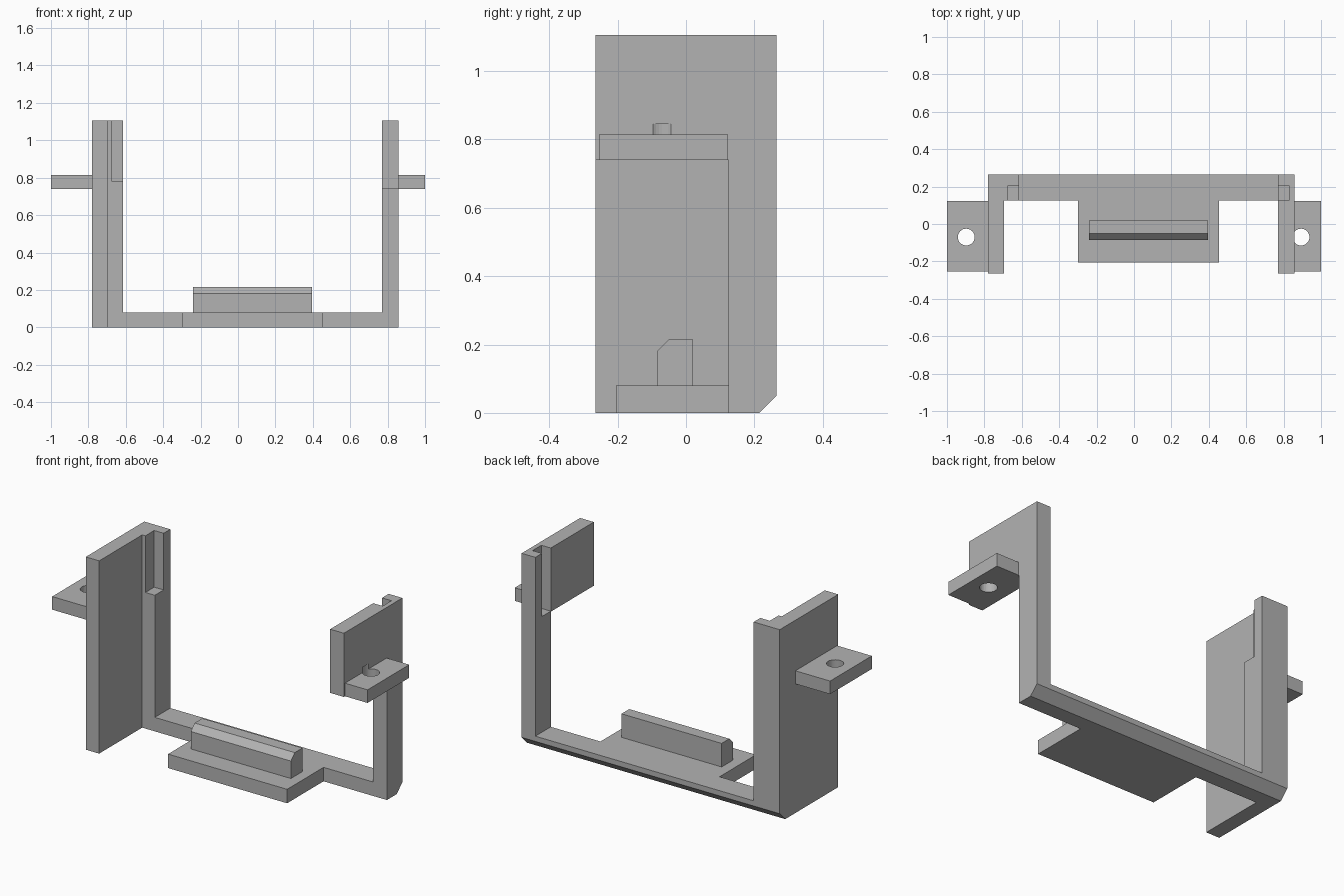
import bpy, bmesh
from mathutils import Matrix

if "Cube" in bpy.data.objects:
    bpy.data.objects.remove(bpy.data.objects["Cube"], do_unlink=True)

grey = bpy.data.materials.new("plain_grey")
grey.use_nodes = True
grey.diffuse_color = (0.45, 0.45, 0.45, 1)
grey.node_tree.nodes["Principled BSDF"].inputs["Base Color"].default_value = grey.diffuse_color


def finish(name, bm):
    bmesh.ops.recalc_face_normals(bm, faces=bm.faces[:])
    mesh = bpy.data.meshes.new(name)
    bm.to_mesh(mesh)
    bm.free()
    mesh.materials.append(grey)
    obj = bpy.data.objects.new(name, mesh)
    bpy.context.scene.collection.objects.link(obj)
    return obj


def prism(name, x0, x1, profile):
    """Extrude a (y, z) profile along x."""
    bm = bmesh.new()
    face = bm.faces.new([bm.verts.new((x0, y, z)) for y, z in profile])
    out = bmesh.ops.extrude_face_region(bm, geom=[face])
    verts = [v for v in out["geom"] if isinstance(v, bmesh.types.BMVert)]
    bmesh.ops.translate(bm, verts=verts, vec=(x1 - x0, 0, 0))
    return finish(name, bm)


def block(name, x0, x1, y0, y1, z0, z1):
    return prism(name, x0, x1, [(y0, z0), (y1, z0), (y1, z1), (y0, z1)])


def drill(name, x, z0, z1):
    bm = bmesh.new()
    bmesh.ops.create_cone(bm, cap_ends=True, segments=32, radius1=0.045, radius2=0.045,
                          depth=z1 - z0, matrix=Matrix.Translation((x, -0.07, (z0 + z1) / 2)))
    return finish(name, bm)


def cut(cutter, *targets):
    """Subtract the cutter from each target, then discard it."""
    cutter.hide_render = True
    for obj in targets:
        mod = obj.modifiers.new("cut", "BOOLEAN")
        mod.operation = "DIFFERENCE"
        mod.solver = "EXACT"
        mod.object = cutter
        bpy.context.view_layer.update()
        graph = bpy.context.evaluated_depsgraph_get()
        mesh = bpy.data.meshes.new_from_object(obj.evaluated_get(graph))
        obj.modifiers.clear()
        obj.data = mesh
    bpy.data.objects.remove(cutter, do_unlink=True)


FRONT, BACK, BAR, TOP = -0.265, 0.265, 0.125, 1.105
TAB_Z, BASE_Z = 0.74, 0.08
chamfer = [(0.215, 0), (BACK, 0.05)]   # bevelled lower back edge

# Base: rear bar, front pad and bevelled ridge
prism("base_bar", -0.615, 0.77, [(BAR, 0), *chamfer, (BACK, BASE_Z), (BAR, BASE_Z)])
block("base_pad", -0.30, 0.455, -0.205, BAR, 0, BASE_Z)
prism("ridge", -0.24, 0.395,
      [(-0.085, BASE_Z), (0.02, BASE_Z), (0.02, 0.215), (-0.05, 0.215), (-0.085, 0.18)])

# Right wall: full-height plate with a notched inner column
prism("right_plate", -0.78, -0.695, [(FRONT, 0), *chamfer, (BACK, TOP), (FRONT, TOP)])
right_column = prism("right_column", -0.695, -0.615,
                     [(BAR, 0), *chamfer, (BACK, TOP), (BAR, TOP)])
cut(block("right_notch", -0.675, -0.5, 0.1, 0.205, 0.78, 1.3), right_column)

# Left wall: narrow column widening to a plate at the top
left_wall = prism("left_wall", 0.77, 0.857,
                  [(BAR, 0), *chamfer, (BACK, TOP), (FRONT, TOP), (FRONT, TAB_Z), (BAR, TAB_Z)])
cut(block("left_notch", 0.7, 0.83, BAR, 0.205, TAB_Z + 0.003, 1.3), left_wall)

# Drilled mounting tabs
right_tab = block("right_tab", -1, -0.78, -0.255, 0.123, TAB_Z, 0.815)
left_tab = block("left_tab", 0.857, 1, -0.255, 0.123, TAB_Z, 0.815)
cut(drill("right_drill", -0.897, 0.6, 0.9), right_tab)
cut(drill("left_drill", 0.893, 0.6, 0.845), left_tab, left_wall)
